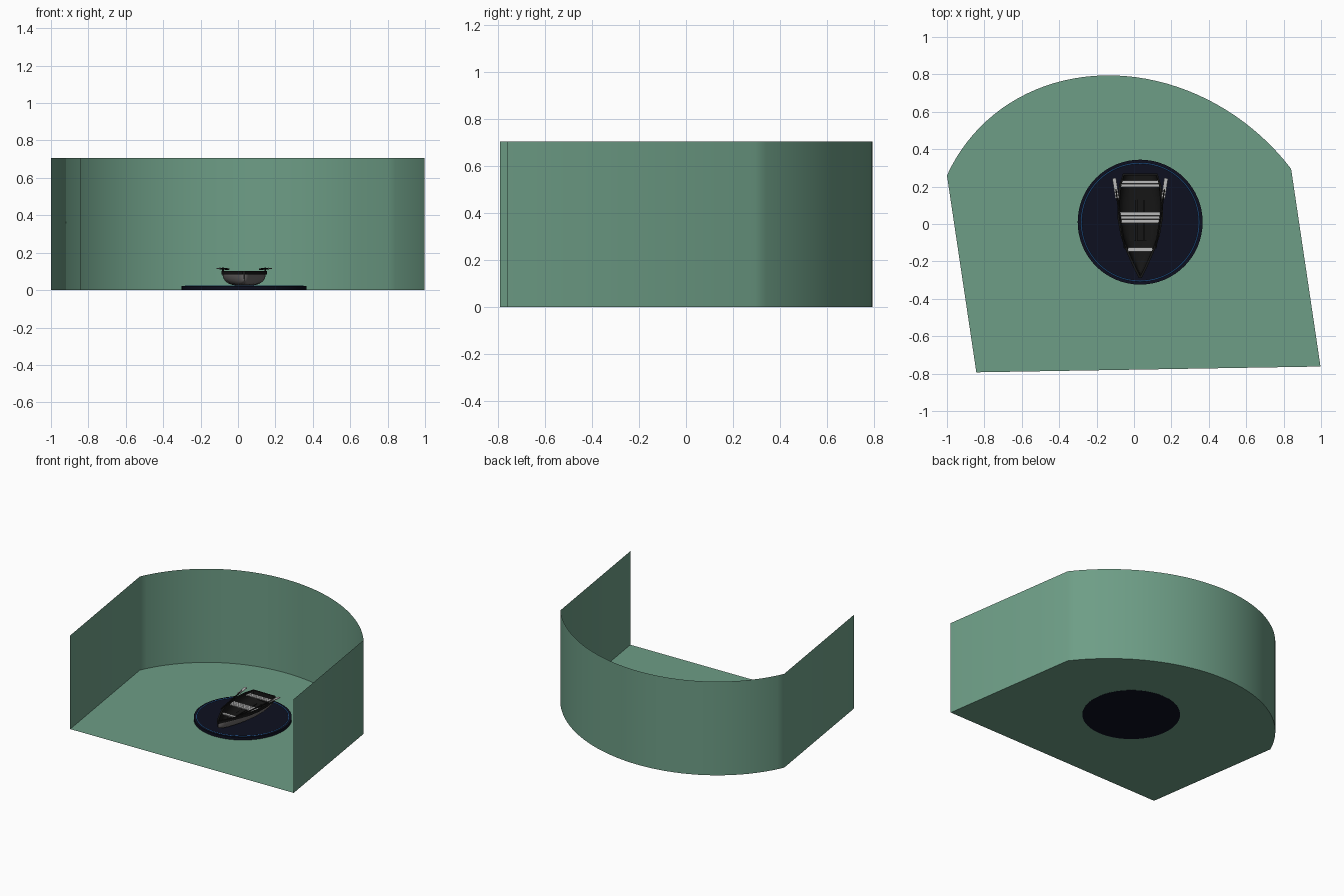
import bpy, bmesh, math
from mathutils import Vector

if "Cube" in bpy.data.objects:
    bpy.data.objects.remove(bpy.data.objects["Cube"])

CX, CY = 0.033, 0.01          # centre of the round plinth


def mat(name, r, g, b):
    m = bpy.data.materials.new(name)
    m.diffuse_color = (r, g, b, 1)
    m.use_nodes = True
    m.node_tree.nodes["Principled BSDF"].inputs["Base Color"].default_value = m.diffuse_color
    return m


GREEN = mat("sage_green", 0.155, 0.34, 0.24)
NAVY = mat("dark_navy", 0.004, 0.005, 0.014)
BLUE = mat("bright_blue", 0.03, 0.2, 0.6)
BLACK = mat("black", 0.008, 0.008, 0.008)
HULL = mat("hull_grey", 0.15, 0.14, 0.14)
WOOD = mat("pale_grey", 0.5, 0.5, 0.5)


def make(name, verts, faces, mats, smooth=True):
    me = bpy.data.meshes.new(name)
    me.from_pydata([tuple(v) for v in verts], [], faces)
    for m in mats:
        me.materials.append(m)
    ob = bpy.data.objects.new(name, me)
    bpy.context.collection.objects.link(ob)
    bpy.ops.object.select_all(action='DESELECT')
    ob.select_set(True)
    bpy.context.view_layer.objects.active = ob
    if smooth:
        bpy.ops.object.shade_smooth_by_angle(angle=math.radians(35))
    return ob


def box(name, center, size, m, turn=0):
    bpy.ops.mesh.primitive_cube_add(size=1, location=center, rotation=(0, 0, turn))
    ob = bpy.context.object
    ob.name = name
    ob.scale = size
    ob.data.materials.append(m)
    return ob


def tube(name, pts, radius, m, cyclic=False):
    cu = bpy.data.curves.new(name, 'CURVE')
    cu.dimensions = '3D'
    cu.bevel_depth = radius
    cu.bevel_resolution = 2
    cu.use_fill_caps = True
    sp = cu.splines.new('POLY')
    sp.points.add(len(pts) - 1)
    for p, q in zip(sp.points, pts):
        p.co = (*q, 1)
    sp.use_cyclic_u = cyclic
    cu.materials.append(m)
    ob = bpy.data.objects.new(name, cu)
    bpy.context.collection.objects.link(ob)
    return ob


# Stage outline: straight sides, sheared circular arc at the back
R, B0, N = 1.077, -0.56, 40
end = math.asin(0.92 / R)
outline = [(0.997, -0.762)]
for i in range(N + 1):
    t = end - 2 * end * i / N
    a, b = R * math.sin(t), R * math.cos(t) + B0
    outline.append((-0.08 + a - 0.148 * b, 0.2775 + 0.019 * a + b))
outline.append((-0.843, -0.793))
n = len(outline)
make("floor", [(x, y, 0.001) for x, y in outline], [list(range(n))], [GREEN], False)
make("wall", [(x, y, z) for z in (0, 0.706) for x, y in outline],
     [(i, i + 1, n + i + 1, n + i) for i in range(n - 1)], [GREEN])

# Round plinth with glowing ring
bpy.ops.mesh.primitive_cylinder_add(vertices=64, radius=0.334, depth=0.022,
                                    location=(CX, CY, 0.011))
plinth = bpy.context.object
plinth.name = "plinth"
plinth.data.materials.append(NAVY)
bpy.ops.object.shade_smooth_by_angle(angle=math.radians(35))
ring = [(CX + 0.315 * math.cos(k * math.tau / 64), CY + 0.315 * math.sin(k * math.tau / 64), 0.022)
        for k in range(64)]
tube("plinth_ring", ring, 0.0025, BLUE, True)

# Boat hull: stations from stern to bow (y, half width, keel height)
TOP = 0.098
stations = [(0.265, 0.09, 0.034), (0.2, 0.108, 0.028), (0.12, 0.116, 0.024),
            (0.03, 0.115, 0.023), (-0.06, 0.099, 0.023), (-0.13, 0.075, 0.024),
            (-0.19, 0.049, 0.027), (-0.24, 0.026, 0.034), (-0.285, 0.003, 0.05)]
M = 16
verts, faces = [], []
for y, w, k in stations:
    for j in range(M + 1):
        a = math.pi * j / M
        c, s = math.cos(a), math.sin(a)
        x = math.copysign(abs(c) ** 0.65, c) * w
        verts.append((CX + x, y, TOP - (TOP - k) * abs(s) ** 0.75))
for i in range(len(stations) - 1):
    for j in range(M):
        p = i * (M + 1) + j
        faces.append((p, p + 1, p + M + 2, p + M + 1))
faces.append(tuple(range(M, -1, -1)))          # transom
hull = make("hull", verts, faces, [HULL, BLACK])
bm = bmesh.new()
bm.from_mesh(hull.data)
bmesh.ops.recalc_face_normals(bm, faces=bm.faces)
low = min(bm.faces, key=lambda f: f.calc_center_median().z)
if low.normal.z > 0:
    bmesh.ops.reverse_faces(bm, faces=bm.faces)
bm.to_mesh(hull.data)
bm.free()
sol = hull.modifiers.new("shell", 'SOLIDIFY')
sol.thickness = 0.005
sol.offset = -1
sol.material_offset = 1
sol.material_offset_rim = 1

# Gunwale rail: rectangular strip round the rim
loop = [(w, y) for y, w, k in stations] + [(-w, y) for y, w, k in reversed(stations)]
L = len(loop)
rv, rf = [], []
for i, (x, y) in enumerate(loop):
    px, py = loop[i - 1]
    qx, qy = loop[(i + 1) % L]
    nrm = Vector((-(qy - py), qx - px)).normalized()
    if nrm.dot(Vector((x, y))) < 0:
        nrm = -nrm
    for off, z in ((0.006, 0.084), (0.006, 0.103), (-0.006, 0.103), (-0.006, 0.084)):
        rv.append((CX + x + nrm.x * off, y + nrm.y * off, z))
    for j in range(4):
        b, d = 4 * i, 4 * ((i + 1) % L)
        rf.append((b + j, b + (j + 1) % 4, d + (j + 1) % 4, d + j))
make("gunwale", rv, rf, [BLACK], False)

# Bench seats made of planks (y centre, length, plank count, plank depth)
for name, yc, length, count, depth in (("stern_seat", 0.215, 0.205, 2, 0.02),
                                       ("middle_seat", 0.035, 0.222, 3, 0.02),
                                       ("bow_seat", -0.137, 0.132, 1, 0.024)):
    for i in range(count):
        y = yc + (i - (count - 1) / 2) * depth
        box(f"{name}_plank_{i + 1}", (CX, y, 0.086), (length, depth - 0.003, 0.008), WOOD)

# Inside ribs and floor boards
for i in (-1, 0, 1):
    box("floor_board", (CX + i * 0.04, 0.06, 0.035), (0.034, 0.3, 0.006), BLACK)

# Oars resting on the gunwales, mirrored left and right
for side, label in ((-1, "left"), (1, "right")):
    tip = Vector((CX + side * 0.139, 0.245, 0.116))
    grip = Vector((CX + side * 0.083, -0.13, 0.112))
    d = (tip - grip).normalized()
    tube(f"{label}_oar_shaft", [grip, tip - d * 0.06], 0.0045, BLACK)
    turn = math.atan2(-d.x, d.y)
    box(f"{label}_oar_blade", tip - d * 0.055, (0.02, 0.11, 0.004), WOOD, turn)
    pin = grip + d * 0.2
    tube(f"{label}_oarlock", [(pin.x, pin.y, 0.098), (pin.x, pin.y, 0.122)], 0.005, BLACK)
